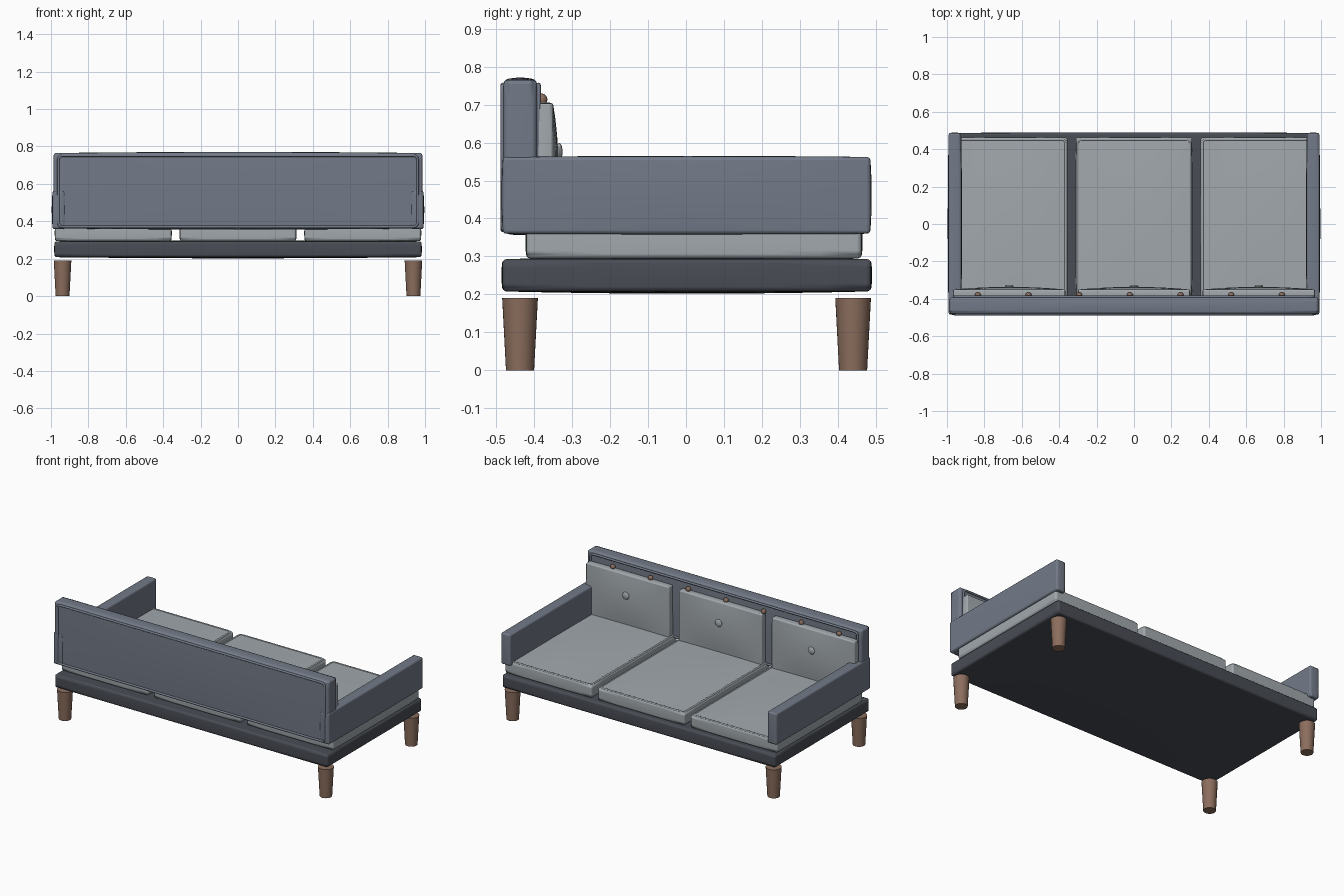
import bpy, bmesh, math
from mathutils import Vector

cube = bpy.data.objects.get("Cube")
if cube:
    bpy.data.objects.remove(cube, do_unlink=True)


def material(name, rgb):
    m = bpy.data.materials.new(name)
    m.use_nodes = True
    m.diffuse_color = (*rgb, 1)
    m.node_tree.nodes["Principled BSDF"].inputs["Base Color"].default_value = (*rgb, 1)
    return m


SLATE = material("slate fabric", (0.17, 0.195, 0.245))
DARK = material("dark slate base", (0.066, 0.073, 0.09))
GREY = material("light grey cushion", (0.36, 0.395, 0.42))
WOOD = material("brown wood", (0.26, 0.155, 0.11))


def add(name, bm, mat, bevel=0):
    """Turn a bmesh into a smooth-shaded object with an optional rounded edge."""
    me = bpy.data.meshes.new(name)
    bm.to_mesh(me)
    bm.free()
    me.materials.append(mat)
    ob = bpy.data.objects.new(name, me)
    bpy.context.collection.objects.link(ob)
    bpy.ops.object.select_all(action='DESELECT')
    bpy.context.view_layer.objects.active = ob
    ob.select_set(True)
    bpy.ops.object.shade_smooth_by_angle(angle=math.radians(35))
    if bevel:
        mod = ob.modifiers.new("rounded edges", 'BEVEL')
        mod.width, mod.segments = bevel, 3
        mod.limit_method, mod.angle_limit = 'ANGLE', math.radians(40)
    return ob


def padded_box(name, lo, hi, mat, bevel=0.012, puff=(0, 0, 0)):
    """Box from corner lo to corner hi whose faces swell by puff along each axis."""
    lo, hi = Vector(lo), Vector(hi)
    mid, half = (lo + hi) / 2, (hi - lo) / 2
    bm = bmesh.new()
    bmesh.ops.create_cube(bm, size=2)
    bmesh.ops.subdivide_edges(bm, edges=bm.edges[:], cuts=7, use_grid_fill=True)
    for v in bm.verts:
        c = v.co.copy()
        for a in range(3):
            b, d = (a + 1) % 3, (a + 2) % 3
            swell = 0
            if abs(c[a]) > 0.999:
                swell = math.copysign(puff[a] * (1 - c[b] ** 2) * (1 - c[d] ** 2), c[a])
            v.co[a] = mid[a] + c[a] * half[a] + swell
    return add(name, bm, mat, bevel)


def piping(name, points, mat, radius=0.006):
    """Closed round cord through the points."""
    cu = bpy.data.curves.new(name, 'CURVE')
    cu.dimensions = '3D'
    cu.bevel_depth, cu.bevel_resolution = radius, 2
    sp = cu.splines.new('POLY')
    sp.points.add(len(points) - 1)
    for p, co in zip(sp.points, points):
        p.co = (*co, 1)
    sp.use_cyclic_u = True
    cu.materials.append(mat)
    ob = bpy.data.objects.new(name, cu)
    bpy.context.collection.objects.link(ob)


def rounded_rect(w, h, r=0.02):
    """Corner points of a rectangle with rounded corners."""
    pts = []
    for k, (sx, sy) in enumerate([(1, 1), (-1, 1), (-1, -1), (1, -1)]):
        for i in range(4):
            t = math.radians(90 * k + 30 * i)
            pts.append((sx * (w / 2 - r) + r * math.cos(t), sy * (h / 2 - r) + r * math.sin(t)))
    return pts


def button(name, loc, radius, depth, mat):
    """Flattened sphere facing along y."""
    bm = bmesh.new()
    bmesh.ops.create_uvsphere(bm, u_segments=20, v_segments=10, radius=1)
    bmesh.ops.scale(bm, vec=(radius, depth, radius), verts=bm.verts)
    bmesh.ops.translate(bm, vec=loc, verts=bm.verts)
    add(name, bm, mat)


# Base platform
padded_box("base", (-0.98, -0.483, 0.208), (0.98, 0.487, 0.293), DARK, 0.016, (0.003, 0.003, 0.006))

# Tapered legs
for sx, side in ((-1, "right"), (1, "left")):
    for y, end in ((-0.437, "back"), (0.44, "front")):
        bm = bmesh.new()
        bmesh.ops.create_cone(bm, cap_ends=True, segments=32, radius1=0.037, radius2=0.047, depth=0.19)
        bmesh.ops.translate(bm, vec=(sx * 0.938, y, 0.095), verts=bm.verts)
        add(f"{side}_{end}_leg", bm, WOOD)

    # Armrest with a seam cord on its outer edge
    xs = sorted((sx * 0.924, sx * 0.991))
    padded_box(f"{side}_armrest", (xs[0], -0.482, 0.36), (xs[1], 0.485, 0.562), SLATE, 0.014,
               (0.005, 0.004, 0.003))

# Backrest with cords on both faces
padded_box("backrest", (-0.985, -0.48, 0.362), (0.985, -0.393, 0.765), SLATE, 0.014, (0.002, 0.005, 0.006))
for y, face in ((-0.482, "rear"), (-0.389, "front")):
    piping(f"backrest_{face}_piping", [(x, y, z + 0.561) for x, z in rounded_rect(1.92, 0.38)], SLATE, 0.007)

# Three seat cushions and three back cushions
for i, side in ((-1, "right"), (0, "middle"), (1, "left")):
    x = i * 0.667
    padded_box(f"{side}_seat_cushion", (x - 0.311, -0.42, 0.295), (x + 0.311, 0.462, 0.378), GREY,
               0.012, (0.002, 0.003, 0.01))
    piping(f"{side}_seat_piping", [(px + x, py + 0.021, 0.376) for px, py in rounded_rect(0.602, 0.862)], GREY)
    padded_box(f"{side}_back_cushion", (x - 0.298, -0.395, 0.372), (x + 0.298, -0.35, 0.703), GREY,
               0.014, (0.003, 0.014, 0.003))
    button(f"{side}_cushion_button", (x, -0.334, 0.575), 0.024, 0.009, GREY)

# Row of wooden studs along the backrest
for k in range(7):
    button(f"stud_{k + 1}", (-0.022 + (k - 3) * 0.271, -0.379, 0.713), 0.016, 0.014, WOOD)
